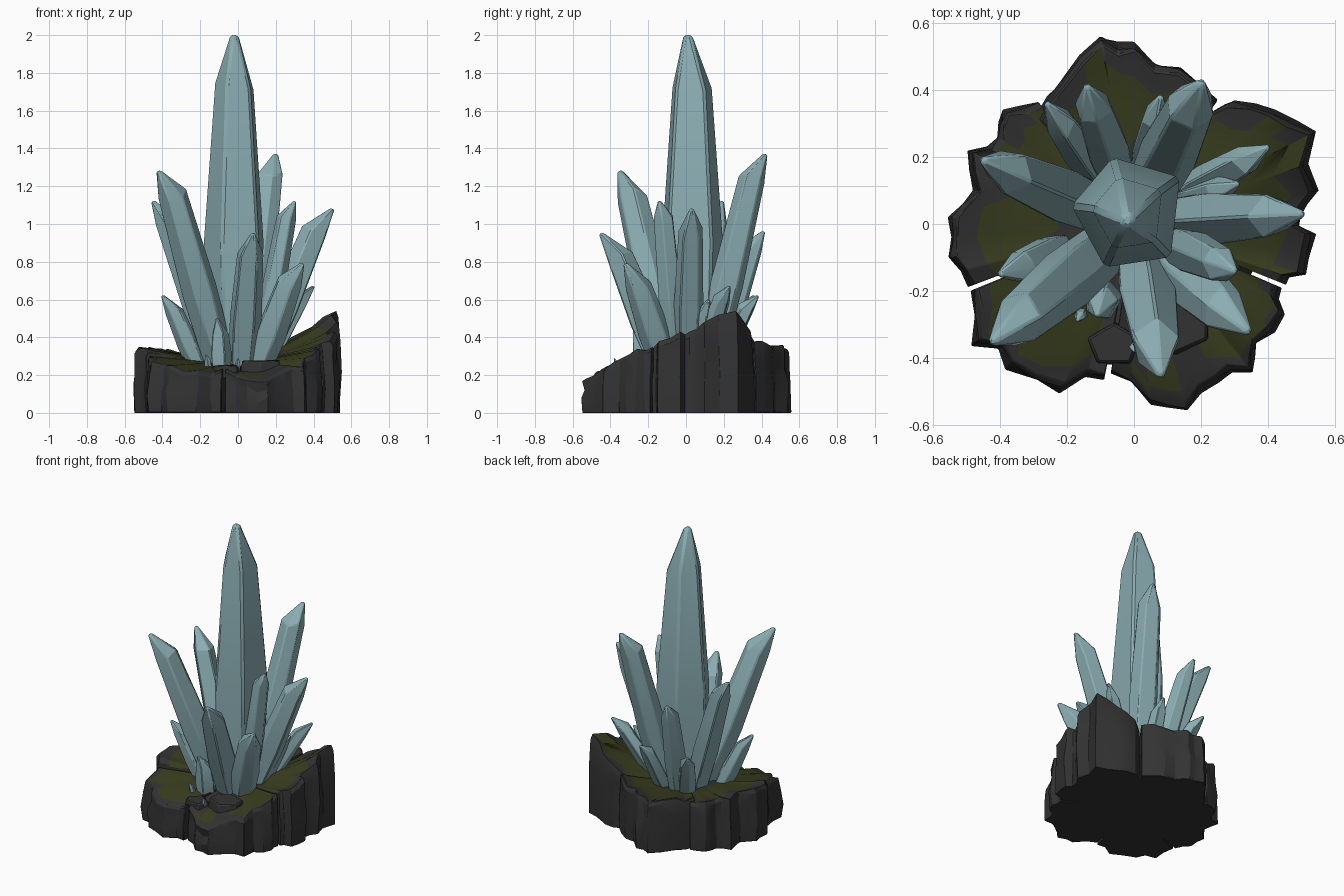
import bpy, bmesh, math, random
from mathutils import Vector

random.seed(4)
if "Cube" in bpy.data.objects:
    bpy.data.objects.remove(bpy.data.objects["Cube"])


def material(name, rgb):
    m = bpy.data.materials.new(name)
    m.use_nodes = True
    m.diffuse_color = (*rgb, 1)
    m.node_tree.nodes["Principled BSDF"].inputs["Base Color"].default_value = (*rgb, 1)
    return m


CRYSTAL = material("pale teal crystal", (.26, .42, .45))
ROCK = material("dark grey rock", (.033, .033, .034))
MOSS = material("dark moss", (.04, .047, .013))


def finish(name, bm, mats, bevel, angle):
    bmesh.ops.recalc_face_normals(bm, faces=bm.faces)
    mesh = bpy.data.meshes.new(name)
    bm.to_mesh(mesh)
    bm.free()
    ob = bpy.data.objects.new(name, mesh)
    bpy.context.collection.objects.link(ob)
    for m in mats:
        mesh.materials.append(m)
    bpy.ops.object.select_all(action="DESELECT")
    ob.select_set(True)
    bpy.context.view_layer.objects.active = ob
    bpy.ops.object.shade_smooth_by_angle(angle=math.radians(angle))
    mod = ob.modifiers.new("soft edges", "BEVEL")
    mod.width = bevel
    mod.segments = 1


def bridge(bm, rings):
    """Skin a list of equal vertex loops with quads and cap both ends."""
    faces = []
    n = len(rings[0])
    for a, b in zip(rings, rings[1:]):
        for i in range(n):
            j = (i + 1) % n
            faces.append((i, bm.faces.new((a[i], a[j], b[j], b[i]))))
    bm.faces.new(rings[0])
    bm.faces.new(rings[-1])
    return faces


def crystal(name, tip, r, root=.2, sides=5, shoulder=.82, turn=None, upright=False):
    """Prism that swells a little, narrows at the shoulder and ends in a chisel tip."""
    tip = Vector(tip)
    out = Vector((tip.x, tip.y, 0)).normalized()
    if upright:
        base, end = Vector((-.015, .03, .22)), tip
        u, axis = Vector((1, 0, 0)), Vector((0, 0, 1))
    else:
        base = Vector((tip.x * root, tip.y * root, .22))
        end = tip - out * r * .5
        axis = (end - base).normalized()
        u = (out - axis * out.dot(axis)).normalized()
    v = axis.cross(u)
    length = (end - base).length
    turn = random.uniform(0, 6) if turn is None else turn
    spokes = [(turn + math.tau * (i + random.uniform(-.08, .08)) / sides,
               random.uniform(.95, 1.06)) for i in range(sides)]
    neck = length - 1.42 * r
    stations = [(0, .85), (neck * .45, 1), (neck, shoulder), (length, .15)]
    bm = bmesh.new()
    rings = []
    for k, (d, s) in enumerate(stations):
        c = tip if k == 3 else base + axis * d
        ring = []
        for a, q in spokes:
            p = c + (u * math.cos(a) + v * math.sin(a)) * r * s * q
            # uneven shoulder line, as on a natural point
            if k == 2:
                p += axis * random.uniform(-.25, .25) * r
            ring.append(bm.verts.new(p))
        rings.append(ring)
    bridge(bm, rings)
    finish(name, bm, [CRYSTAL], r * .07, 25)


# Central spire, then the ring of leaning crystals
crystal("crystal_spire", (-.02, .01, 2), .18, shoulder=.65, turn=math.radians(175), upright=True)
LEANING = [
    ((-.45, .19, 1.12), .086, .2),
    ((-.42, -.35, 1.28), .098, .2),
    ((.08, -.45, .95), .092, .25),
    ((.34, -.32, .79), .088, .3),
    ((.5, .03, 1.08), .088, .2),
    ((.2, .42, 1.37), .092, .25),
    ((.4, .23, .67), .06, .3),
    ((.3, -.14, 1.12), .066, .35),
    ((.08, .38, .62), .056, .4),
    ((-.14, .41, .96), .07, .35),
    ((-.26, .36, .62), .06, .4),
    ((-.4, -.15, .62), .06, .5),
    ((.31, .12, .6), .056, .4),
]
for i, (tip, r, root) in enumerate(LEANING):
    crystal(f"crystal_leaning_{i + 1}", tip, r, root, sides=5 + i % 2)
# Short stubs growing in front of the spire
crystal("crystal_stub", (-.11, -.27, .5), .06, .8)
crystal("crystal_shard_left", (-.17, -.29, .31), .02, .9)
crystal("crystal_shard_front", (0, -.38, .29), .015, .95)

# Rock lobes: how far moss spreads to the rim, then rim points anticlockwise
LOBES = {
    "back": (.85, [(.25, .37, .38), (.14, .47, .36), (0, .54, .36), (-.1, .56, .34),
                   (-.22, .43, .35), (-.29, .32, .34)]),
    "left": (.83, [(-.29, .37, .32), (-.39, .34, .34), (-.41, .26, .33), (-.5, .22, .34),
                   (-.48, .1, .34), (-.55, .02, .35), (-.56, -.1, .34), (-.5, -.19, .32)]),
    "front_left": (.89, [(-.49, -.2, .3), (-.48, -.36, .27), (-.38, -.43, .25),
                         (-.22, -.5, .22), (-.09, -.47, .23)]),
    "front_right": (.9, [(-.07, -.45, .23), (.05, -.54, .18), (.16, -.56, .18),
                         (.25, -.47, .23), (.36, -.45, .24), (.37, -.36, .29),
                         (.45, -.27, .34), (.44, -.19, .35)]),
    "right": (.83, [(.45, -.18, .35), (.51, -.15, .38), (.54, -.03, .43), (.5, .02, .43),
                    (.55, .1, .48), (.55, .28, .54), (.42, .34, .46), (.3, .37, .4),
                    (.24, .34, .35)]),
}
HUB = .27


def rock_lobe(name, spread, rim):
    """Sweep a cliff-and-ledge section along the rim points."""
    points = []
    for a, b in zip(rim, rim[1:]):
        a, b = Vector(a), Vector(b)
        m = (a + b) / 2
        k = random.uniform(.94, 1.02)
        points += [a, Vector((m.x * k, m.y * k, m.z + random.uniform(-.025, .015)))]
    points.append(Vector(rim[-1]))
    bm = bmesh.new()
    rings = []
    for p in points:
        def at(s, z):
            return bm.verts.new((p.x * s, p.y * s, z))

        def top(s):
            return at(s, HUB + (p.z - HUB) * s ** 1.4)
        j = random.uniform
        rings.append([at(.12, 0), at(j(.97, 1), 0), at(j(.98, 1.01), p.z * j(.3, .5)),
                      at(j(.96, .99), p.z * j(.6, .8)), at(j(.96, .99), p.z * .93),
                      at(j(.935, .96), p.z), top(spread + j(-.05, .03)), top(j(.62, .7)),
                      top(j(.4, .5)), top(.12)])
    for i, f in bridge(bm, rings):
        c = f.calc_center_median()
        bare = abs(c.x - .04) < .14 and -.42 < c.y < 0
        # moss lies on the ledge behind the rim
        if i in (6, 7) and not bare or i == 5 and random.random() < .15:
            f.material_index = 1
    finish("rock_" + name, bm, [ROCK, MOSS], .006, 28)


for name, (spread, rim) in LOBES.items():
    rock_lobe(name, spread, rim)


def block(name, x, y, z, r, h, sides, squash=1):
    """Rough many-sided stone with an uneven top."""
    bm = bmesh.new()
    bmesh.ops.create_cone(bm, cap_ends=True, segments=sides, radius1=r, radius2=r * .9, depth=h)
    for v in bm.verts:
        lift = random.uniform(-.008, .008) if v.co.z > 0 else 0
        v.co = Vector((v.co.x + x, v.co.y * squash + y, v.co.z + z + h / 2 + lift))
    finish(name, bm, [ROCK], .006, 28)


# Core that closes the cracks between the lobes
block("rock_core", 0, 0, 0, .39, .21, 14)
# Broken slabs on the front ledge
block("slab_right", .12, -.3, .2, .125, .075, 6, .75)
block("slab_left", -.06, -.36, .18, .09, .07, 5, .8)
